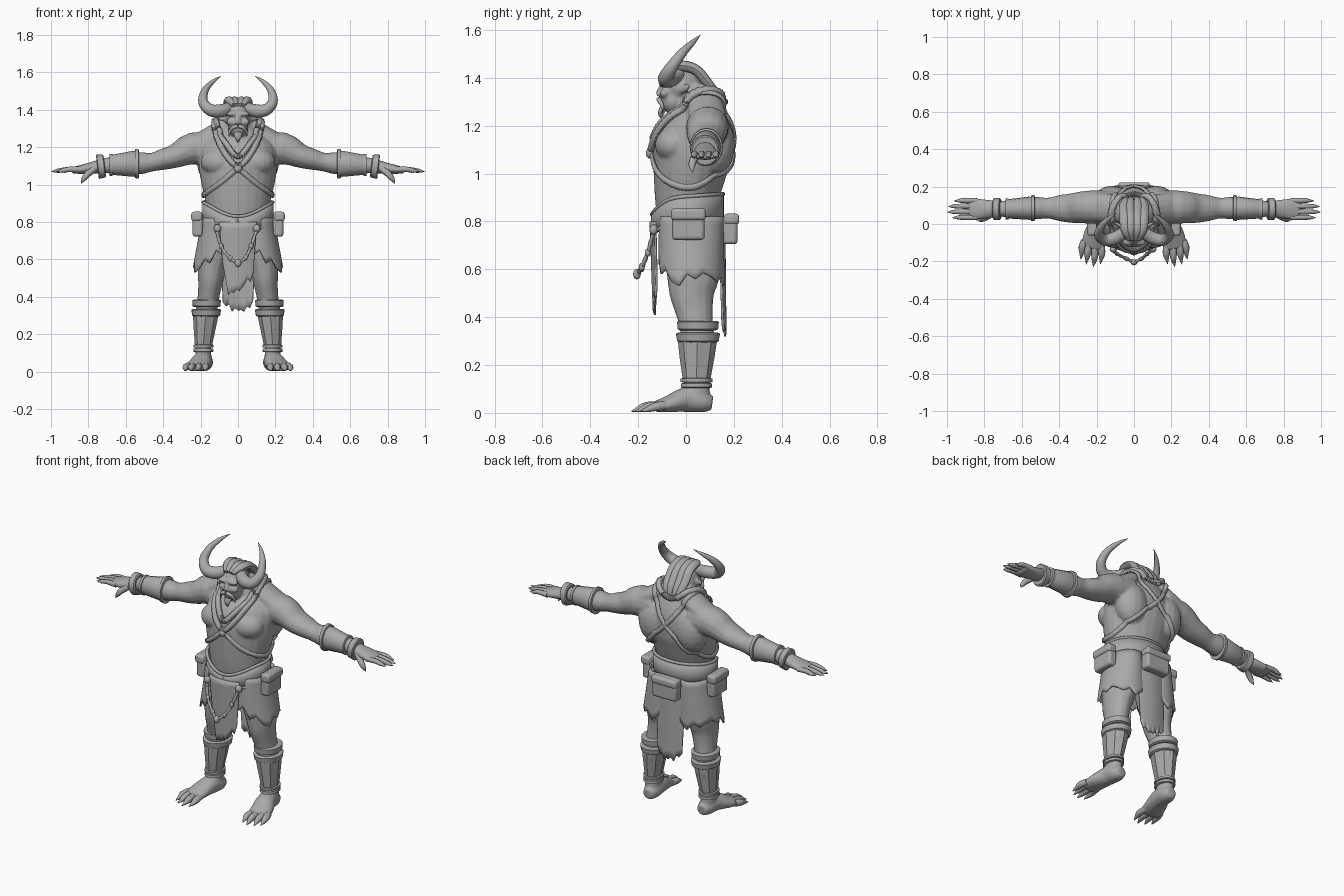
import bpy, bmesh
from math import sin, cos, pi, radians
from mathutils import Vector, Matrix
from mathutils.bvhtree import BVHTree

cube = bpy.data.objects.get("Cube")
if cube:
    bpy.data.objects.remove(cube, do_unlink=True)

grey = bpy.data.materials.new("stone grey")
grey.use_nodes = True
colour = (.4, .4, .4, 1)
grey.diffuse_color = colour
grey.node_tree.nodes["Principled BSDF"].inputs["Base Color"].default_value = colour


# Helpers
def spline(rows, steps, closed=False):
    """Smooth curve through rows of numbers (position and radii together)."""
    count, out = len(rows), []
    pick = lambda i: rows[i % count] if closed else rows[max(0, min(count - 1, i))]
    for i in range(count if closed else count - 1):
        around = list(zip(pick(i - 1), pick(i), pick(i + 1), pick(i + 2)))
        for j in range(steps):
            t = j / steps
            out.append([b + t * ((c - a) + t * ((2*a - 5*b + 4*c - d) + t * (3*b - a - 3*c + d))) / 2
                        for a, b, c, d in around])
    return out if closed else out + [list(rows[-1])]


def tube(bm, rows, sides=14, steps=4, ref=(0, 1, 0), closed=False, normals=None):
    """Loft of ellipses; each row is x, y, z, side radius, radius along ref."""
    rows = spline(rows, steps, closed) if steps > 1 else rows
    pts, last = [Vector(r[:3]) for r in rows], len(rows) - 1
    u, rings = Vector(ref), []
    for i, p in enumerate(pts):
        before = pts[i - 1] if closed or i else p
        after = pts[(i + 1) % len(pts)] if closed or i < last else p
        t = (after - before).normalized()
        u = normals[i] if normals else u
        u = (u - t * u.dot(t)).normalized()
        v = t.cross(u)
        rings.append([bm.verts.new(p + u * rows[i][-1] * cos(2*pi*k/sides) + v * rows[i][3] * sin(2*pi*k/sides))
                      for k in range(sides)])
    for i in range(len(rings) if closed else last):
        a, b = rings[i], rings[(i + 1) % len(rings)]
        for k in range(sides):
            m = (k + 1) % sides
            bm.faces.new((a[k], a[m], b[m], b[k]))
    if not closed:
        bm.faces.new(rings[0][::-1])
        bm.faces.new(rings[-1])


def band(bm, start, end, size0, size1):
    """Limb cuff with chamfered rims."""
    rows = []
    for t, f in ((0, .9), (.12, 1), (.88, 1), (1, .9)):
        size = Vector(size0).lerp(Vector(size1), t) * f
        rows.append((*Vector(start).lerp(Vector(end), t), *size))
    tube(bm, rows, 16, 1)


def ball(bm, centre, size):
    bmesh.ops.create_uvsphere(bm, u_segments=16, v_segments=10, radius=1,
                              matrix=Matrix.LocRotScale(Vector(centre), None, Vector(size)))


def box(bm, centre, size):
    bmesh.ops.create_cube(bm, size=1, matrix=Matrix.LocRotScale(Vector(centre), None, Vector(size)))


def mirror(bm):
    copy = bmesh.ops.duplicate(bm, geom=bm.verts[:] + bm.edges[:] + bm.faces[:])["geom"]
    bmesh.ops.scale(bm, vec=(-1, 1, 1), verts=[g for g in copy if isinstance(g, bmesh.types.BMVert)])


def finish(name, bm, angle=50, **modifiers):
    bmesh.ops.recalc_face_normals(bm, faces=bm.faces[:])
    mesh = bpy.data.meshes.new(name)
    bm.to_mesh(mesh)
    bm.free()
    mesh.materials.append(grey)
    ob = bpy.data.objects.new(name, mesh)
    bpy.context.collection.objects.link(ob)
    for other in bpy.context.selected_objects:
        other.select_set(False)
    ob.select_set(True)
    bpy.context.view_layer.objects.active = ob
    bpy.ops.object.shade_smooth_by_angle(angle=radians(angle))
    for kind, settings in modifiers.items():
        mod = ob.modifiers.new(kind, kind)
        for key, value in settings.items():
            setattr(mod, key, value)
    return ob


def sheet(name, place, columns=24, levels=10, both=False):
    """Thin cloth from a function of (across, down)."""
    bm = bmesh.new()
    grid = [[bm.verts.new(place(i / columns, j / levels)) for i in range(columns + 1)] for j in range(levels + 1)]
    for a, b in zip(grid, grid[1:]):
        for i in range(columns):
            bm.faces.new((a[i], a[i + 1], b[i + 1], b[i]))
    if both:
        mirror(bm)
    finish(name, bm, SOLIDIFY=dict(thickness=.009, offset=0))


def along(values, t):
    t *= len(values) - 1
    i = min(int(t), len(values) - 2)
    return values[i] + (values[i + 1] - values[i]) * (t - i)


# Body: overlapping muscle forms fused into one skin
bm = bmesh.new()
tube(bm, [(.12, .09, 1.2, .09, .09), (.25, .09, 1.19, .085, .088), (.33, .085, 1.155, .066, .08),
          (.4, .085, 1.135, .057, .07), (.46, .085, 1.12, .05, .056), (.52, .085, 1.115, .06, .06),
          (.6, .085, 1.11, .055, .055), (.72, .08, 1.1, .04, .042), (.78, .08, 1.09, .032, .05),
          (.85, .08, 1.08, .023, .058), (.89, .08, 1.075, .015, .052)])
tube(bm, [(.09, .03, .8, .09, .12), (.115, .03, .68, .092, .12), (.135, .03, .58, .082, .112),
          (.145, .025, .5, .07, .095), (.155, .035, .42, .06, .078), (.165, .045, .35, .058, .07),
          (.175, .05, .28, .06, .075), (.185, .045, .18, .043, .055), (.185, .045, .1, .043, .055),
          (.185, .045, .03, .045, .06)])
tube(bm, [(.18, .11, .04, .03, .03), (.182, .07, .045, .048, .044), (.19, 0, .055, .054, .052),
          (.21, -.07, .038, .064, .036), (.222, -.13, .024, .062, .022)], ref=(0, 0, 1))
tube(bm, [(.02, .06, 1.34, .05, .06), (.1, .08, 1.29, .05, .075), (.2, .09, 1.23, .05, .08)])
ball(bm, (.235, .09, 1.195), (.085, .09, .085))
ball(bm, (.1, -.05, 1.12), (.1, .08, .075))
ball(bm, (.12, .12, 1.12), (.1, .085, .13))
ball(bm, (.038, -.09, 1.335), (.024, .02, .02))
ball(bm, (.03, -.095, 1.378), (.036, .022, .013))
tube(bm, [(.06, -.02, 1.35, .02, .012), (.1, .005, 1.36, .016, .008), (.12, .015, 1.365, .003, .003)])
mirror(bm)
tube(bm, [(0, .03, .72, .15, .11), (0, .015, .8, .165, .13), (0, .005, .9, .172, .135),
          (0, .015, 1, .195, .152), (0, .03, 1.1, .21, .165), (0, .05, 1.2, .2, .145),
          (0, .05, 1.28, .13, .1), (0, .02, 1.35, .06, .06)], 24)
ball(bm, (0, -.02, 1.37), (.068, .085, .078))
ball(bm, (0, -.055, 1.305), (.056, .052, .055))
tube(bm, [(0, -.09, 1.375, .012, .012), (0, -.11, 1.345, .014, .014), (0, -.112, 1.325, .02, .014)])
body = finish("body", bm, REMESH=dict(mode='VOXEL', voxel_size=.0075, use_smooth_shade=True),
              SMOOTH=dict(factor=.5, iterations=5))
bpy.context.view_layer.update()
skin = BVHTree.FromObject(body, bpy.context.evaluated_depsgraph_get())

# Fingers, thumb and toes with claws
bm = bmesh.new()
for i, reach in enumerate((.965, .99, .985, .955)):
    y = .035 + i * .03
    tube(bm, [(.84, y, 1.08, .016, .015), (.9, y, 1.082, .014, .014), (reach - .025, y, 1.074, .011, .011),
              (reach + .008, y - .002, 1.07, .001, .001)], 8, 3)
tube(bm, [(.77, .05, 1.085, .02, .02), (.805, .03, 1.055, .017, .017), (.825, .025, 1.03, .013, .013),
          (.84, .028, 1.005, .001, .001)], 8, 3)
finger_set = bm
mirror(finger_set)
finish("fingers", finger_set)
bm = bmesh.new()
for x, tip in ((.172, -.19), (.21, -.205), (.248, -.19), (.277, -.165)):
    tube(bm, [(x * .8 + .042, -.09, .03, .02, .02), (x, tip + .04, .026, .019, .02), (x + .003, tip + .008, .016, .013, .013),
              (x + .008, tip - .025, .006, .001, .001)], 8, 3)
mirror(bm)
finish("toes", bm)

# Horns
bm = bmesh.new()
tube(bm, [(.035, -.03, 1.415, .03), (.09, -.07, 1.395, .035), (.15, -.085, 1.4, .032), (.187, -.06, 1.445, .026),
          (.175, -.015, 1.505, .019), (.135, .03, 1.55, .011), (.092, .06, 1.58, .001)], 16, 6)
mirror(bm)
finish("horns", bm)

# Hair, moustache and beard
bm = bmesh.new()
for x in (.018, .045):
    tube(bm, [(x * .5, -.085, 1.425, .012, .012), (x, -.03, 1.45, .026, .022), (x * 1.1, .04, 1.435, .028, .022),
              (x * 1.2, .09, 1.38, .026, .02), (x, .125, 1.335, .02, .015), (x * .6, .145, 1.29, .004, .004)], 8, ref=(0, 0, 1))
tube(bm, [(.002, -.112, 1.312, .01), (.025, -.112, 1.307, .011), (.043, -.1, 1.285, .008), (.048, -.095, 1.255, .001)], 8)
mirror(bm)
tube(bm, [(0, -.095, 1.275, .024, .015), (0, -.105, 1.25, .016, .012), (0, -.1, 1.225, .002, .002)], 8)
finish("hair_and_beard", bm)


# Ropes and straps laid on the skin
def wrap(bm, pts, width, thick, lift, knots=0):
    rows, normals = [], []
    for i, p in enumerate(spline(pts, 12, True)):
        spot, normal = skin.find_nearest(Vector(p))[:2]
        swell = 1 + knots * (i % 2)
        rows.append((*(spot + normal * lift), width * swell, thick * swell))
        normals.append(normal)
    tube(bm, rows, 8, 1, closed=True, normals=normals)


bm = bmesh.new()
loop = [(.12, .03, 1.32), (.11, -.07, 1.24), (.06, -.13, 1.15), (0, -.15, 1.09), (-.1, -.14, 1.01),
        (-.19, -.06, .95), (-.2, .04, .94), (-.16, .13, .99), (-.09, .2, 1.06), (0, .21, 1.15),
        (.07, .2, 1.24), (.11, .12, 1.32)]
for side in (1, -1):
    wrap(bm, [(side * x, y, z) for x, y, z in loop], .013, .009, .006, .15)
finish("crossed_straps", bm)
bm = bmesh.new()
for drop, out in ((0, 1), (.055, .88)):
    half = [(.065 * out, -.13, 1.16 + drop), (.12 * out, -.05, 1.27 + drop * .4), (.115 * out, .04, 1.31), (.06, .13, 1.31)]
    ring = [(0, -.15, 1.1 + drop)] + half + [(0, .16, 1.3)] + [(-x, y, z) for x, y, z in half[::-1]]
    wrap(bm, ring, .014, .014, .01, .25)
ball(bm, (0, -.15, 1.085), (.022, .018, .022))
finish("neck_ropes", bm)


# Belt with a dipping front, and its piping
def belt_edge(u, lower):
    a = 2 * pi * u
    dip = max(0, cos(a)) ** 3
    z = (.785 - .035 * dip) if lower else (.905 - .065 * dip - .01 * cos(a))
    return .186 * sin(a), .006 - .148 * cos(a), z


sheet("belt", lambda u, v: Vector(belt_edge(u, False)).lerp(Vector(belt_edge(u, True)), v), 48, 2)
bm = bmesh.new()
for lower in (False, True):
    tube(bm, [(*belt_edge(i / 40, lower), .009) for i in range(40)], 8, 1, ref=(0, 0, 1), closed=True)
for x in (-.11, 0, .1):
    ball(bm, (x, -.135, .765), (.02, .018, .022))
finish("belt_piping", bm)


# Ragged skirt, front cloth and back cloth
def skirt(u, v):
    hem = along((.66, .62, .65, .58, .6, .55, .53, .58, .56, .585, .57, .55, .57, .53, .56, .6), u)
    a = (pi + .8) * u - .4
    z = .82 + (hem - .82) * v
    flare = max(0, .84 - z) / .3
    return .1 + (.085 + .055 * flare) * sin(a), .022 - (.13 + .005 * flare) * cos(a), z


def cloth(top, y0, y1, hem):
    def place(u, v):
        x = (u - .5) * 2 * (top - .02 * v)
        return x, y0 + (y1 - y0) * v + 2 * x * x * (1 if y0 < 0 else -1), .8 + (along(hem, u) - .8) * v
    return place


sheet("skirt", skirt, 45, 8, True)
sheet("front_cloth", cloth(.1, -.148, -.135, (.58, .5, .41, .43, .42, .44, .43, .45, .47, .5, .48, .53)), 33)
sheet("back_cloth", cloth(.1, .16, .165, (.37, .35, .36, .32, .34, .325, .33, .32, .35, .34, .38)), 30)

# Pouches with flaps
bm = bmesh.new()
box(bm, (.215, .01, .785), (.055, .135, .125))
box(bm, (.22, .01, .83), (.06, .145, .05))
mirror(bm)
box(bm, (0, .185, .765), (.16, .06, .12))
box(bm, (0, .19, .81), (.17, .065, .045))
finish("pouches", bm, BEVEL=dict(width=.014, segments=3))

# Hanging cord with charms
bm = bmesh.new()
cord = spline([(-.115, -.135, .76), (-.09, -.16, .67), (-.04, -.185, .605), (0, -.2, .585), (.04, -.185, .61),
               (.07, -.16, .67), (.1, -.135, .76)], 5)
tube(bm, [(*p, .007 + .003 * (i % 2)) for i, p in enumerate(cord)], 8, 1)
for x, y, z in cord[5::5]:
    ball(bm, (x, y, z), (.012, .012, .017))
ball(bm, (0, -.205, .58), (.018, .016, .022))
finish("hanging_cord", bm)

# Forearm bracers and shin guards
bm = bmesh.new()
band(bm, (.54, .085, 1.112), (.685, .08, 1.105), (.072, .064), (.052, .05))
band(bm, (.53, .085, 1.112), (.552, .085, 1.112), (.08, .07), (.077, .068))
band(bm, (.67, .08, 1.105), (.688, .08, 1.105), (.058, .055), (.058, .055))
band(bm, (.712, .08, 1.1), (.752, .08, 1.095), (.06, .058), (.066, .06))
mirror(bm)
finish("bracers", bm, 30)
bm = bmesh.new()
tube(bm, [(.172, .048, .32, .07, .084), (.178, .046, .24, .06, .074), (.185, .044, .14, .046, .058)], 8, 1)
band(bm, (.168, .05, .385), (.168, .05, .345), (.077, .088), (.074, .084))
band(bm, (.17, .05, .335), (.17, .05, .295), (.08, .093), (.074, .086))
band(bm, (.185, .044, .145), (.185, .044, .128), (.054, .066), (.054, .066))
band(bm, (.185, .044, .125), (.185, .044, .105), (.052, .064), (.054, .066))
mirror(bm)
finish("shin_guards", bm, 30)
